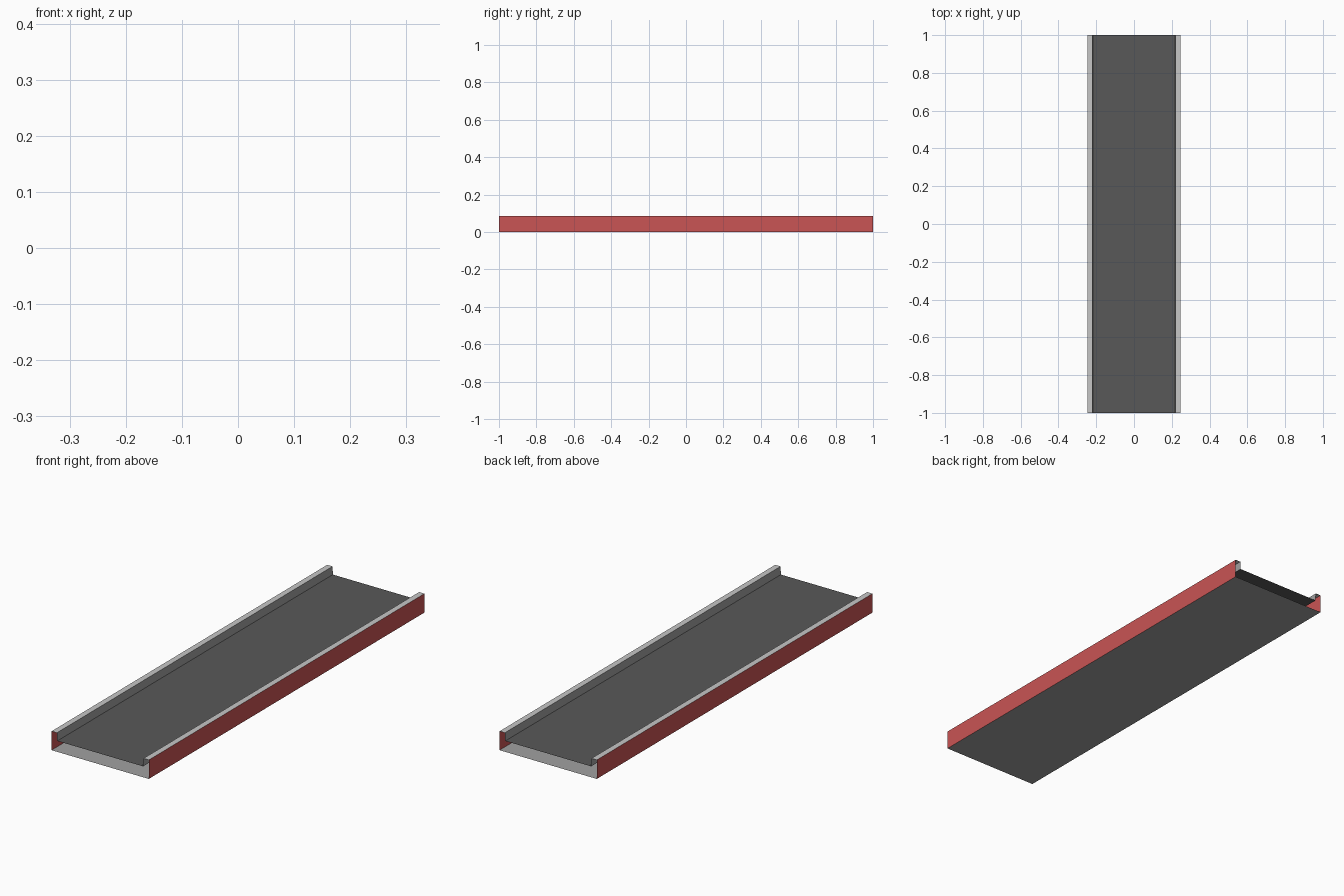
import bpy

if "Cube" in bpy.data.objects:
    bpy.data.objects.remove(bpy.data.objects["Cube"])

# Cross-section sizes
L = 1.0            # half length
XO = 0.247         # outer wall
XT, XB = 0.220, 0.218   # inner lip, top and bottom
H, BELT = 0.087, 0.05   # rail top and belt height


def srgb(c):
    return c / 12.92 if c <= 0.04045 else ((c + 0.055) / 1.055) ** 2.4


def material(name, r, g, b):
    m = bpy.data.materials.new(name)
    m.diffuse_color = (srgb(r), srgb(g), srgb(b), 1)
    m.use_nodes = True
    m.node_tree.nodes["Principled BSDF"].inputs["Base Color"].default_value = m.diffuse_color
    return m


red = material("red side paint", 0.79, 0.33, 0.33)
dark = material("dark belt", 0.345, 0.345, 0.345)
light = material("light rail metal", 0.78, 0.78, 0.78)
grey = material("mid grey metal", 0.63, 0.63, 0.63)


def strip(name, a, b, mat):
    """Open-ended sheet along y between two (x, z) profile points."""
    verts = [(a[0], -L, a[1]), (b[0], -L, b[1]), (b[0], L, b[1]), (a[0], L, a[1])]
    me = bpy.data.meshes.new(name)
    me.from_pydata(verts, [], [(0, 1, 2, 3)])
    me.materials.append(mat)
    ob = bpy.data.objects.new(name, me)
    bpy.context.collection.objects.link(ob)


# Belt surface (faces up) and floor plate (faces down)
strip("belt", (-XB, BELT), (XB, BELT), dark)
strip("floor_plate", (XO, 0), (-XO, 0), grey)

# Right rail: outer wall, top, inner lip; left rail is its mirror
rail = [("outer_wall", (XO, 0), (XO, H), red),
        ("rail_top", (XT, H), (XO, H), light),
        ("inner_lip", (XB, BELT), (XT, H), grey)]
for name, a, b, mat in rail:
    if name == "inner_lip":
        a, b = b, a    # lip faces the belt
    strip("right_" + name, a, b, mat)
    strip("left_" + name, (-b[0], b[1]), (-a[0], a[1]), mat)
